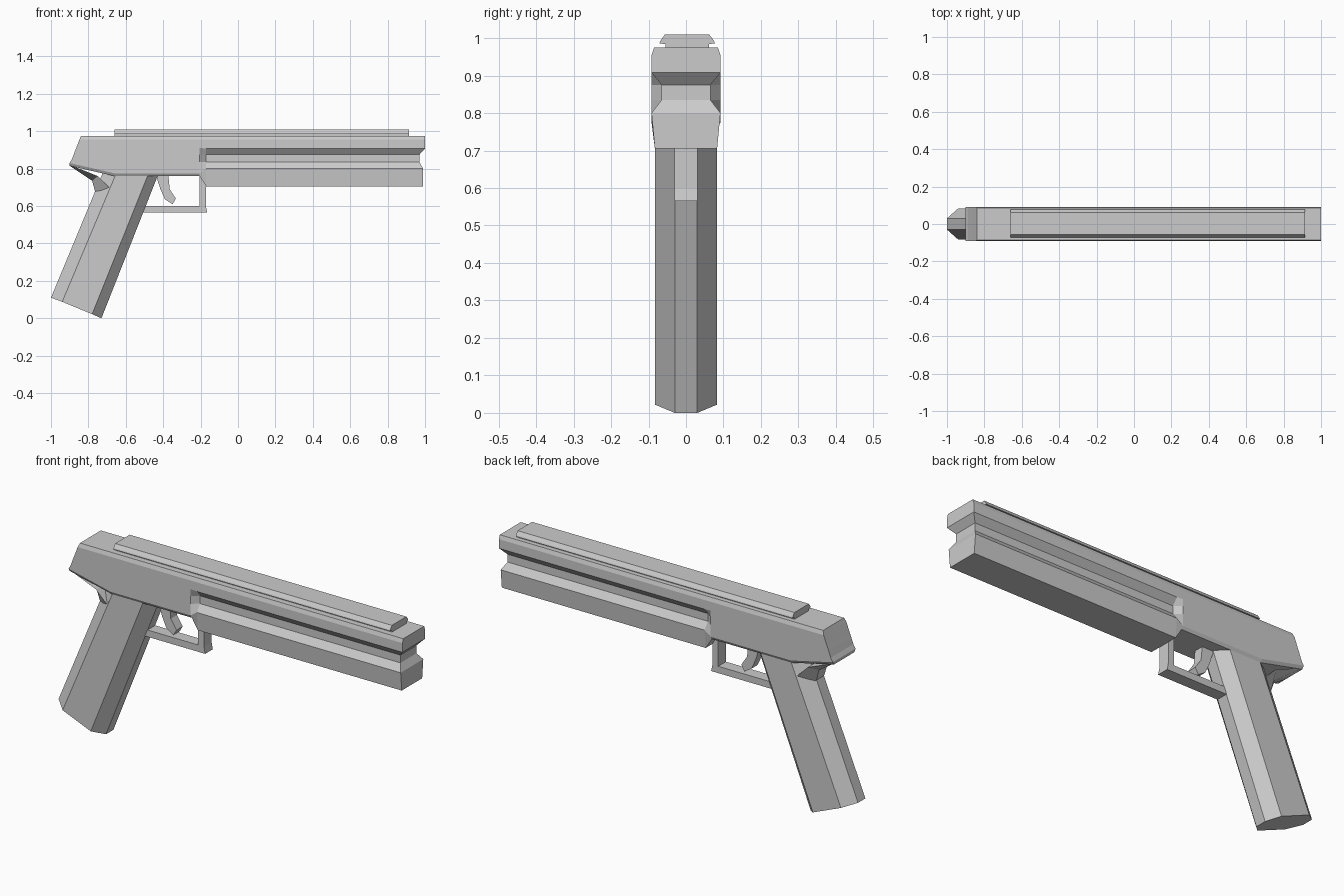
import bpy, bmesh

if "Cube" in bpy.data.objects:
    bpy.data.objects.remove(bpy.data.objects["Cube"])


def finish(name, bm):
    bmesh.ops.remove_doubles(bm, verts=bm.verts[:], dist=1e-5)
    bmesh.ops.recalc_face_normals(bm, faces=bm.faces[:])
    mesh = bpy.data.meshes.new(name)
    bm.to_mesh(mesh)
    bm.free()
    obj = bpy.data.objects.new(name, mesh)
    bpy.context.collection.objects.link(obj)
    return obj


def loft(name, halves, y_off=0.0):
    """Skin matching half sections of (x, y, z), mirrored in y, with strip caps."""
    bm = bmesh.new()
    rings = []
    for half in halves:
        full = list(half) + [(x, -y, z) for x, y, z in reversed(half)]
        rings.append([bm.verts.new((x, y + y_off, z)) for x, y, z in full])
    n = len(rings[0])
    for a, b in zip(rings, rings[1:]):
        for i in range(n):
            j = (i + 1) % n
            bm.faces.new((a[i], a[j], b[j], b[i]))
    for ring in (rings[0], rings[-1]):
        for i in range(n // 2 - 1):
            bm.faces.new((ring[i], ring[i + 1], ring[n - 2 - i], ring[n - 1 - i]))
    return finish(name, bm)


def plate(name, profile, half_width):
    """Extrude an x-z outline across y."""
    bm = bmesh.new()
    face = bm.faces.new([bm.verts.new((x, -half_width, z)) for x, z in profile])
    new = bmesh.ops.extrude_face_region(bm, geom=[face])["geom"]
    verts = [v for v in new if isinstance(v, bmesh.types.BMVert)]
    bmesh.ops.translate(bm, verts=verts, vec=(0, 2 * half_width, 0))
    return finish(name, bm)


def section(xs, ys, zs):
    return list(zip(xs, ys, zs))


# Body: plain receiver at the rear flowing into the grooved barrel shroud
plain_y = [.083, .092, .092, .092, .092, .092, .085]
groove_y = [.083, .092, .065, .065, .092, .092, .085]
plain_z = [.76, .775, .835, .875, .91, .955, .975]
groove_z = [.705, .80, .835, .875, .908, .955, .975]
loft("body", [
    section([-.90, -.90, -.888, -.877, -.865, -.848, -.84], plain_y,
            [.815, .83, .85, .88, .91, .955, .975]),
    section([-.66] * 2 + [-.68] * 5, plain_y, plain_z),
    section([-.205] * 7, plain_y, plain_z),
    section([-.17] * 7, groove_y, groove_z),
    section([.99, .99, .97, .97, 1, 1, 1], groove_y, groove_z),
])

# Top rail
rail_y, rail_z = [.058, .058, .074, .072, .059], [.97, .984, .986, .992, 1.01]
loft("top_rail", [section([x] * 5, rail_y, rail_z) for x in (-.66, .915)], .003)

# Slanted eight-sided grip
grip_y = [.03, .083, .083, .03]
loft("grip", [
    section([-1, -.94, -.78, -.73], grip_y, [.11, .088, .022, 0]),
    section([-.724, -.651, -.478, -.424], grip_y, [.775] * 4),
])

# Rear tang, bridging the receiver and the back of the grip
loft("rear_tang", [
    section([-.90, -.90], [.083, .035], [.82, .815]),
    section([-.75, -.78], [.083, .035], [.76, .735]),
    section([-.69, -.762], [.083, .03], [.70, .67]),
    section([-.64, -.66], [.083, .03], [.765, .765]),
])

# Trigger and its guard
plate("trigger", [(-.44, .77), (-.415, .69), (-.39, .635), (-.35, .61),
                  (-.332, .64), (-.365, .69), (-.373, .77)], .025)
plate("trigger_guard", [(-.512, .565), (-.165, .565), (-.172, .60), (-.172, .74),
                        (-.205, .768), (-.205, .60), (-.50, .60)], .031)
